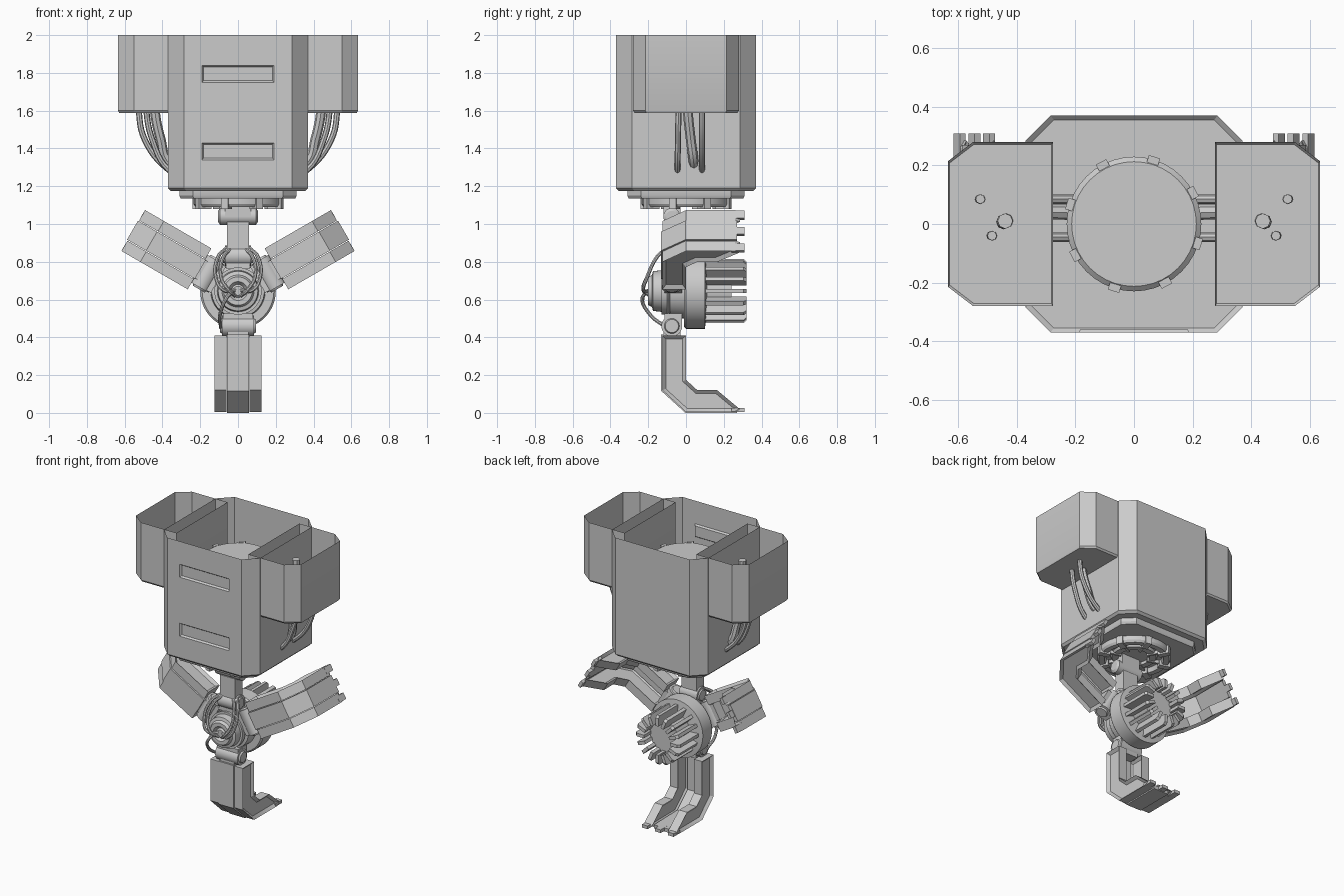
import bpy, bmesh, math
from mathutils import Matrix, Vector

if "Cube" in bpy.data.objects:
    bpy.data.objects.remove(bpy.data.objects["Cube"], do_unlink=True)

GREY = bpy.data.materials.new("light_grey_metal")
GREY.use_nodes = True
GREY.diffuse_color = (0.6, 0.6, 0.6, 1)
GREY.node_tree.nodes["Principled BSDF"].inputs["Base Color"].default_value = (0.6, 0.6, 0.6, 1)
HUB = Vector((0, 0, 0.645))
parts = []


def finish(name, bm, fix=True):
    if fix:
        bmesh.ops.recalc_face_normals(bm, faces=bm.faces)
    me = bpy.data.meshes.new(name)
    bm.to_mesh(me)
    bm.free()
    return add(name, me)


def add(name, me):
    me.materials.clear()
    me.materials.append(GREY)
    ob = bpy.data.objects.new(name, me)
    bpy.context.collection.objects.link(ob)
    parts.append(ob)
    return ob


def loft(name, rings, bottom=True, top=True):
    """Skin a stack of equal-length point rings."""
    bm = bmesh.new()
    rows = [[bm.verts.new(p) for p in ring] for ring in rings]
    n = len(rows[0])
    for a, b in zip(rows, rows[1:]):
        for i in range(n):
            bm.faces.new((a[i], a[(i + 1) % n], b[(i + 1) % n], b[i]))
    if bottom:
        bm.faces.new(rows[0][::-1])
    if top:
        bm.faces.new(rows[-1])
    return bm


def upright(outline, levels):
    """Rings of an outline at (height, inset scale) levels, scaled about its middle."""
    xs, ys = [p[0] for p in outline], [p[1] for p in outline]
    cx, cy = (min(xs) + max(xs)) / 2, (min(ys) + max(ys)) / 2
    return [[(cx + (x - cx) * s, cy + (y - cy) * s, z) for x, y in outline] for z, s in levels]


def box(name, lo, hi):
    a, b = Vector(lo), Vector(hi)
    bm = bmesh.new()
    bmesh.ops.create_cube(bm, size=1, matrix=Matrix.Translation((a + b) / 2) @ Matrix.Diagonal((*(b - a), 1)))
    return finish(name, bm)


def lathe(name, profile, centre, axis="Z", sides=40):
    """Turn (radius, position) pairs about an axis."""
    turn = {"Z": Matrix(), "Y": Matrix.Rotation(-math.pi / 2, 4, "X"),
            "X": Matrix.Rotation(math.pi / 2, 4, "Y")}[axis]
    m = Matrix.Translation(centre) @ turn
    rings = [[m @ Vector((r * math.cos(t), r * math.sin(t), h))
              for t in (2 * math.pi * i / sides for i in range(sides))] for r, h in profile]
    return finish(name, loft(name, rings))


def tube(name, points, radius):
    cu = bpy.data.curves.new(name, "CURVE")
    cu.dimensions = "3D"
    cu.bevel_depth, cu.bevel_resolution, cu.resolution_u = radius, 2, 6
    cu.use_fill_caps = True
    sp = cu.splines.new("BEZIER")
    sp.bezier_points.add(len(points) - 1)
    for bp, p in zip(sp.bezier_points, points):
        bp.co = p
        bp.handle_left_type = bp.handle_right_type = "AUTO"
    ob = bpy.data.objects.new(name, cu)
    bpy.context.collection.objects.link(ob)
    me = bpy.data.meshes.new_from_object(ob.evaluated_get(bpy.context.evaluated_depsgraph_get()))
    bpy.data.objects.remove(ob)
    return add(name, me)


def place(ob, matrix):
    ob.data.transform(matrix)
    return ob


# Main housing: open-topped chamfered shell with two pressed slots on the front
A, C = 0.37, 0.285
octagon = [(A, -C), (A, C), (C, A), (-C, A), (-A, C), (-A, -C), (-C, -A), (C, -A)]
bm = loft("housing", upright(octagon, [(1.175, 0.96), (1.19, 1), (2, 1)]), top=False)
bmesh.ops.recalc_face_normals(bm, faces=bm.faces)
is_front = lambda f: f.normal.y < -0.99
cuts = [((x, 0, 0), (1, 0, 0)) for x in (-0.19, 0.19)]
cuts += [((0, 0, z), (0, 0, 1)) for z in (1.34, 1.43, 1.75, 1.84)]
for co, no in cuts:
    faces = [f for f in bm.faces if is_front(f)]
    geom = set(faces) | {e for f in faces for e in f.edges} | {v for f in faces for v in f.verts}
    bmesh.ops.bisect_plane(bm, geom=list(geom), plane_co=co, plane_no=no)
    bm.normal_update()
slots = [f for f in bm.faces if is_front(f) and abs(f.calc_center_median().x) < 0.1
         and f.calc_area() < 0.05]
bmesh.ops.inset_individual(bm, faces=slots, thickness=0.012, depth=-0.012)
finish("housing", bm, False)

# Plate and turntable under the housing
finish("base_plate", loft("base_plate", upright(octagon, [(1.135, 0.82), (1.15, 0.84), (1.18, 0.84)])))
lathe("turntable", [(0.1, 1.125), (0.1, 1.105), (0.14, 1.105), (0.15, 1.12), (0.18, 1.12), (0.19, 1.09),
                    (0.225, 1.09), (0.235, 1.105), (0.235, 1.14)], (0, 0, 0))
for k in range(8):
    spin = Matrix.Rotation(math.radians(28 + 45 * k), 4, "Z")
    place(box("turntable_clip", (0.17, -0.02, 1.08), (0.245, 0.02, 1.14)), spin)
    place(box("turntable_spoke", (0.09, -0.008, 1.098), (0.18, 0.008, 1.13)), spin)
    place(box("drum_clip", (0.215, -0.02, 1.72), (0.24, 0.02, 1.8)), spin)

# Drum inside the housing
lathe("drum", [(0.23, 1.18), (0.23, 1.785), (0.213, 1.8)], (0, 0, 0))

# Side boxes with their hoses
for s in (-1, 1):
    outline = [(s * x, y) for x, y in ((0.277, -0.28), (0.55, -0.28), (0.635, -0.215),
                                       (0.635, 0.215), (0.55, 0.28), (0.277, 0.28))]
    finish("side_box", loft("side_box", upright(outline, [(1.588, 0.97), (1.6, 1), (2, 1)]), top=False))
    for x, y, end, top, r, low in ((0.44, 0.01, 0.04, 1.9, 0.026, 1.33), (0.525, 0.085, 0.085, 1.8, 0.016, 1.29),
                                   (0.485, -0.04, -0.045, 1.8, 0.016, 1.29)):
        tube("hose", [(s * x, y, top), (s * x, y, 1.6), (s * (x - 0.03), (y + end) / 2, 1.45),
                      (s * 0.37, end, low), (s * 0.2, end, low - 0.08)], r)

# Hub: turned body with radial cooling fins at the back
lathe("hub", [(0.03, -0.17), (0.05, -0.2), (0.075, -0.2), (0.085, -0.18), (0.105, -0.175), (0.11, -0.13),
              (0.125, -0.13), (0.125, -0.1), (0.115, -0.09), (0.14, -0.085), (0.145, -0.01),
              (0.19, -0.01), (0.2, 0), (0.2, 0.1), (0.16, 0.105), (0.11, 0.11), (0.11, 0.24)], HUB, "Y")
lathe("hub_button", [(0.035, -0.16), (0.035, -0.185), (0.025, -0.195)][::-1], HUB, "Y", 20)
for k in range(16):
    fin = [(0.1, 0.1), (0.17, 0.1), (0.17, 0.305), (0.155, 0.32), (0.1, 0.32)]
    bm = loft("fin", [[(x, y, z) for x, y in fin] for z in (-0.011, 0.011)])
    place(finish("cooling_fin", bm),
          Matrix.Translation(HUB) @ Matrix.Rotation(math.pi * k / 8, 4, "Y"))

# Claws: three copies of one design, turned about the hub
side = [(-0.125, 0.41), (-0.125, 0.12), (0, 0.005), (0.26, 0.005), (0.285, 0.02), (0.165, 0.12),
        (0.06, 0.12), (0, 0.175), (0, 0.41)]
strip = [(-0.132, 0.415), (-0.132, 0.117), (-0.003, 0), (0.27, 0), (0.27, 0.025), (0.012, 0.03),
         (-0.1, 0.13), (-0.1, 0.415)]


def claw(turn):
    made = []
    for s in (-1, 1):
        bm = loft("rail", [[(s * x, y, z) for y, z in side] for x in (0.062, 0.125)])
        bmesh.ops.recalc_face_normals(bm, faces=bm.faces)
        walls = [f for f in bm.faces if abs(f.normal.x) > 0.9]
        bmesh.ops.inset_individual(bm, faces=walls, thickness=0.018, depth=-0.018, use_even_offset=True)
        made.append(finish("claw_rail", bm, False))
    made.append(finish("claw_spine", loft("spine", [[(x, y, z) for y, z in strip] for x in (-0.058, 0.058)])))
    for x in (-0.1, 0, 0.1):
        made.append(box("claw_tooth", (x - 0.022, 0.24, 0.004), (x + 0.022, 0.31, 0.026)))
    made.append(box("claw_knuckle", (-0.055, -0.12, 0.4), (0.055, -0.03, 0.47)))
    for ob in made + joint():
        place(ob, turn)


def joint():
    """Hinge barrel and the bracket tying it to the hub."""
    barrel = [(0.035, -0.095), (0.04, -0.085), (0.055, -0.085), (0.055, 0.085), (0.04, 0.085), (0.035, 0.095)]
    return [lathe("hinge_barrel", barrel, (0, -0.075, 0.46), "X", 24),
            box("hinge_bracket", (-0.08, -0.115, 0.46), (0.08, -0.02, 0.525))]


def about_hub(degrees):
    return Matrix.Translation(HUB) @ Matrix.Rotation(math.radians(degrees), 4, "Y") @ Matrix.Translation(-HUB)


for angle in (0, 120, 240):
    claw(about_hub(angle))

# Neck joining the hub to the turntable
for ob in joint():
    place(ob, Matrix.Diagonal((0.8, 1, 1, 1)) @ about_hub(180))
box("neck_arm", (-0.058, -0.115, 0.84), (0.058, -0.035, 1.01))
lathe("neck_barrel", [(0.03, -0.105), (0.045, -0.095), (0.045, 0.095), (0.03, 0.105)], (0, -0.075, 1.04), "X", 24)
box("neck_mount", (-0.07, -0.12, 1.04), (0.07, -0.03, 1.13))

# Cables looping over the front of the hub
for s in (-1, 1):
    for d in (0, 0.028):
        tube("front_cable", [(s * (0.035 + d), -0.1, 0.87), (s * (0.075 + d), -0.15, 0.83),
                             (s * (0.09 + d), -0.205, 0.72), (s * (0.05 + d), -0.225, 0.65),
                             (s * 0.015, -0.19, 0.62 + d)], 0.01)
tube("lower_cable", [(-0.02, -0.18, 0.65), (-0.06, -0.23, 0.61), (-0.095, -0.19, 0.52), (-0.09, -0.1, 0.45)], 0.01)

# Smooth the round parts and keep hard edges
bpy.ops.object.select_all(action="DESELECT")
for ob in parts:
    ob.select_set(True)
bpy.context.view_layer.objects.active = parts[0]
bpy.ops.object.shade_smooth_by_angle(angle=math.radians(30))
